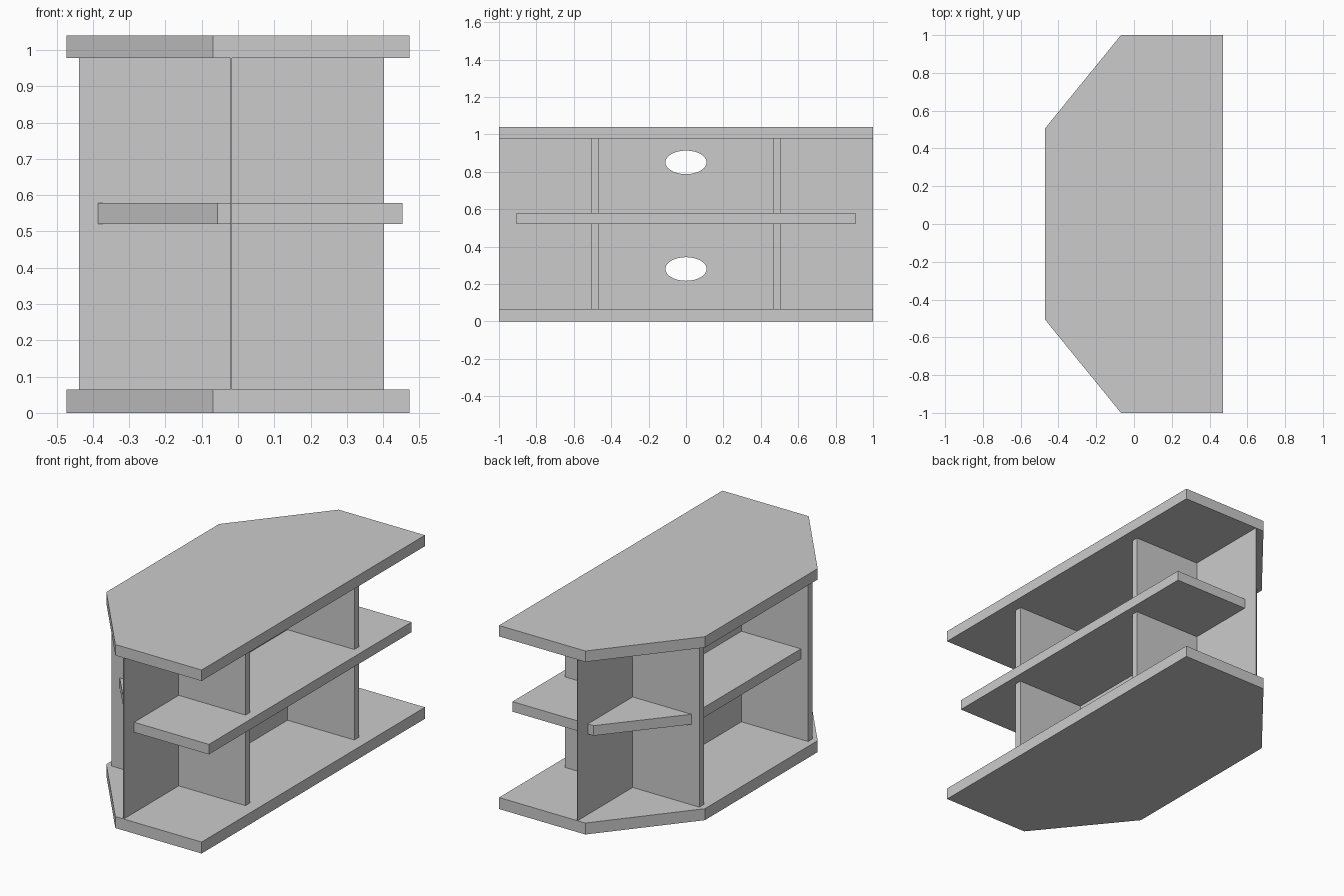
import bpy
import bmesh
from math import pi

cube = bpy.data.objects.get("Cube")
if cube:
    bpy.data.objects.remove(cube, do_unlink=True)

# One plain grey board colour
grey = bpy.data.materials.new("light_grey_board")
grey.use_nodes = True
colour = (0.6, 0.6, 0.6, 1)
grey.diffuse_color = colour
grey.node_tree.nodes["Principled BSDF"].inputs["Base Color"].default_value = colour


def board(name, outline, z0, z1):
    """Extrude a flat xy outline from z0 up to z1."""
    bm = bmesh.new()
    face = bm.faces.new([bm.verts.new((x, y, z0)) for x, y in outline])
    new = bmesh.ops.extrude_face_region(bm, geom=[face])["geom"]
    top = [v for v in new if isinstance(v, bmesh.types.BMVert)]
    bmesh.ops.translate(bm, verts=top, vec=(0, 0, z1 - z0))
    bmesh.ops.recalc_face_normals(bm, faces=bm.faces)
    mesh = bpy.data.meshes.new(name)
    bm.to_mesh(mesh)
    bm.free()
    mesh.materials.append(grey)
    obj = bpy.data.objects.new(name, mesh)
    bpy.context.collection.objects.link(obj)
    return obj


def chamfered(x_open, x_corner, x_back, y_end, y_back):
    """Outline with two slanted corners on the -x side."""
    half = [(x_open, y_end), (x_corner, y_end), (x_back, y_back)]
    return half + [(x, -y) for x, y in reversed(half)]


def rectangle(x0, x1, y0, y1):
    return [(x0, y0), (x1, y0), (x1, y1), (x0, y1)]


# Horizontal boards
base_top, top_bottom, height = 0.065, 0.978, 1.04
slab = chamfered(0.472, -0.069, -0.472, 1.0, 0.505)
board("base_board", slab, 0, base_top)
board("top_board", slab, top_bottom, height)
board("middle_shelf", chamfered(0.453, -0.056, -0.393, 0.907, 0.5), 0.521, 0.578)

# Upright dividers
for side, y in (("front", -0.488), ("back", 0.486)):
    board(side + "_divider", rectangle(-0.438, 0.403, y - 0.02, y + 0.02),
          base_top, top_bottom)

# Thin lengthwise panel with two oval cable holes
panel = board("centre_panel", rectangle(-0.02, -0.016, -1.0, 1.0), base_top, top_bottom)
for z in (0.28, 0.85):
    bpy.ops.mesh.primitive_cylinder_add(vertices=48, radius=1, depth=0.2,
                                        location=(-0.018, 0, z), rotation=(0, pi / 2, 0))
    cutter = bpy.context.object
    cutter.name = "hole_cutter"
    cutter.scale = (0.063, 0.11, 1)
    cutter.hide_render = True
    cut = panel.modifiers.new("cable_hole", 'BOOLEAN')
    cut.operation = 'DIFFERENCE'
    cut.solver = 'EXACT'
    cut.object = cutter
    bpy.context.view_layer.objects.active = panel
    bpy.ops.object.modifier_apply(modifier=cut.name)
    bpy.data.objects.remove(cutter, do_unlink=True)
